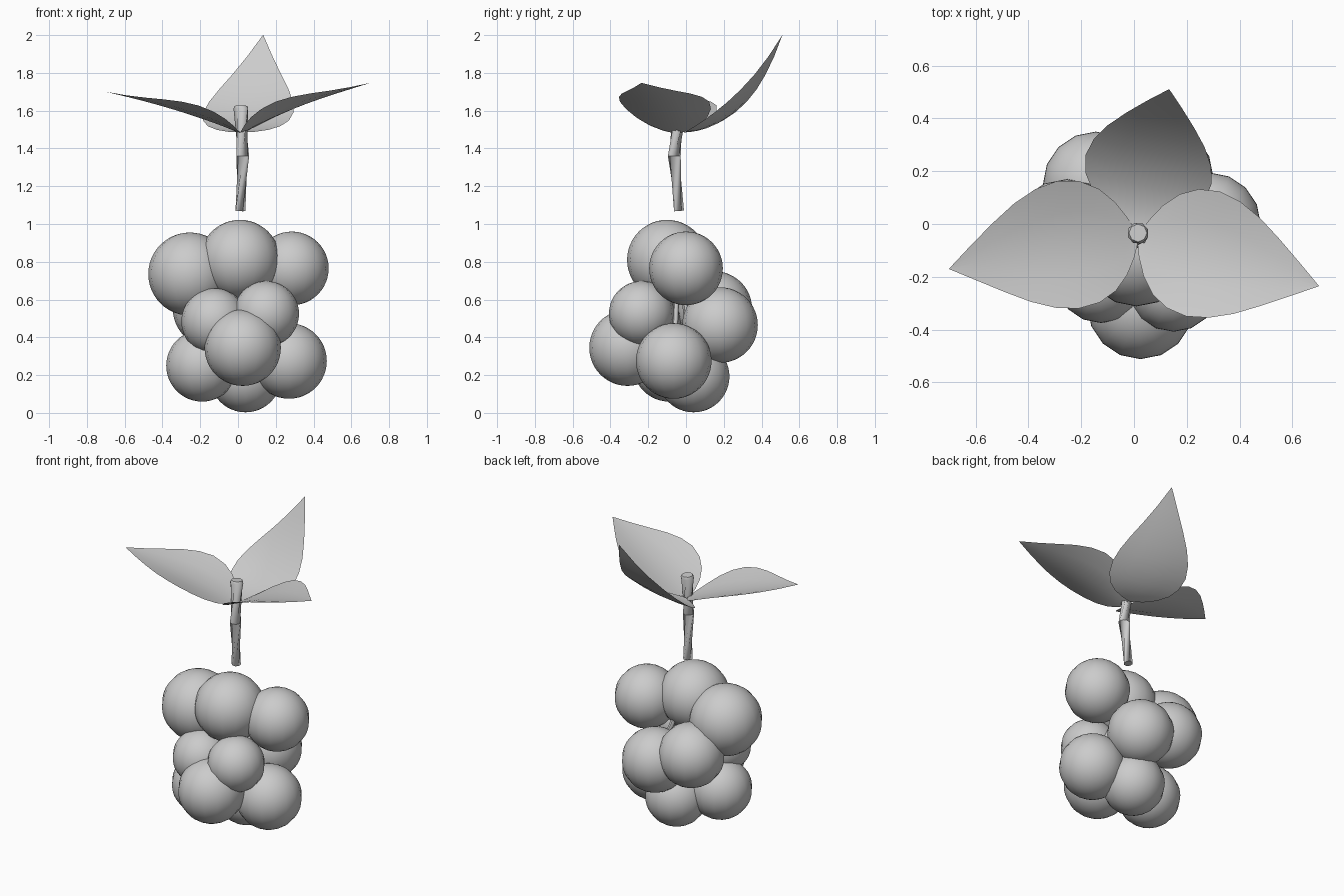
import bpy, bmesh, math
from mathutils import Vector

if "Cube" in bpy.data.objects:
    bpy.data.objects.remove(bpy.data.objects["Cube"])

grey = bpy.data.materials.new("plain grey")
grey.diffuse_color = (0.6, 0.6, 0.6, 1)
grey.use_nodes = True
grey.node_tree.nodes["Principled BSDF"].inputs["Base Color"].default_value = grey.diffuse_color


def finish(name, bm, angle=60):
    mesh = bpy.data.meshes.new(name)
    bm.to_mesh(mesh)
    bm.free()
    mesh.materials.append(grey)
    ob = bpy.data.objects.new(name, mesh)
    bpy.context.collection.objects.link(ob)
    bpy.ops.object.select_all(action='DESELECT')
    ob.select_set(True)
    bpy.context.view_layer.objects.active = ob
    bpy.ops.object.shade_smooth_by_angle(angle=math.radians(angle))
    return ob


def tube(name, points, radii, sides=8):
    """Capped tube through a few points."""
    bm = bmesh.new()
    rings = []
    for i, (p, r) in enumerate(zip(points, radii)):
        a, b = points[max(i - 1, 0)], points[min(i + 1, len(points) - 1)]
        q = (Vector(b) - Vector(a)).to_track_quat('Z', 'Y')
        rings.append([bm.verts.new(Vector(p) + q @ Vector((
            r * math.cos(2 * math.pi * k / sides),
            r * math.sin(2 * math.pi * k / sides), 0))) for k in range(sides)])
    for lo, hi in zip(rings, rings[1:]):
        for k in range(sides):
            n = (k + 1) % sides
            bm.faces.new((lo[k], lo[n], hi[n], hi[k]))
    bm.faces.new(rings[0][::-1])
    bm.faces.new(rings[-1])
    return finish(name, bm)


def leaf(name, base, ctrl, tip, half, cup):
    """Cupped leaf blade along a curved midrib."""
    base, ctrl, tip = Vector(base), Vector(ctrl), Vector(tip)
    d = tip - base
    side = Vector((-d.y, d.x, 0)).normalized()
    profile = [(0, 0.05), (0.04, 0.3), (0.1, 0.57), (0.18, 0.8), (0.28, 0.95),
               (0.4, 1.0), (0.52, 0.93), (0.64, 0.77), (0.76, 0.54),
               (0.88, 0.28), (1, 0.004)]
    bm = bmesh.new()
    rows = []
    for t, w in profile:
        mid = base * (1 - t) ** 2 + ctrl * 2 * t * (1 - t) + tip * t * t
        rows.append([bm.verts.new(mid + side * (half * w * s)
                                  + Vector((0, 0, cup * (w * s) ** 2)))
                     for s in (-1, -0.5, 0, 0.5, 1)])
    for a, b in zip(rows, rows[1:]):
        for k in range(4):
            bm.faces.new((a[k], b[k], b[k + 1], a[k + 1]))
    bmesh.ops.recalc_face_normals(bm, faces=bm.faces)
    bm.normal_update()
    if sum(f.normal.z for f in bm.faces) < 0:
        bmesh.ops.reverse_faces(bm, faces=bm.faces)
    return finish(name, bm)


# Berries: x, y, z, radius
berries = [
    (0.01, -0.10, 0.81, 0.212), (-0.255, -0.05, 0.735, 0.22),
    (0.285, 0.0, 0.765, 0.195), (-0.145, 0.15, 0.55, 0.20),
    (0.10, 0.18, 0.465, 0.20), (-0.125, -0.20, 0.485, 0.175),
    (0.15, -0.235, 0.525, 0.173), (0.025, -0.31, 0.345, 0.202),
    (-0.19, -0.09, 0.25, 0.19), (0.27, -0.065, 0.275, 0.20),
    (0.04, 0.04, 0.193, 0.19),
]
hub = Vector((0.01, -0.04, 0.87))
for i, (x, y, z, r) in enumerate(berries, 1):
    bm = bmesh.new()
    bmesh.ops.create_uvsphere(bm, u_segments=16, v_segments=24, radius=r)
    bmesh.ops.translate(bm, verts=bm.verts, vec=(x, y, z))
    finish(f"berry_{i}", bm)
    # Thin stalk from the middle of the cluster to the berry
    tube(f"stalk_{i}", [hub, (x, y, z)], [0.015, 0.015], 6)

# Main stem with a slight bend and domed top
tube("stem", [(0.013, -0.037, 1.07), (0.025, -0.062, 1.36),
              (0.015, -0.035, 1.61), (0.015, -0.034, 1.625)],
     [0.028, 0.034, 0.041, 0.034])

# Three leaves
leaf("right_leaf", (0.015, -0.05, 1.48), (0.30, -0.12, 1.635),
     (0.70, -0.235, 1.747), 0.245, 0.05)
leaf("left_leaf", (0.015, -0.05, 1.48), (-0.30, -0.07, 1.61),
     (-0.70, -0.17, 1.70), 0.245, 0.05)
leaf("back_leaf", (0.015, -0.01, 1.485), (0.06, 0.27, 1.495),
     (0.133, 0.51, 2.0), 0.245, 0.02)
